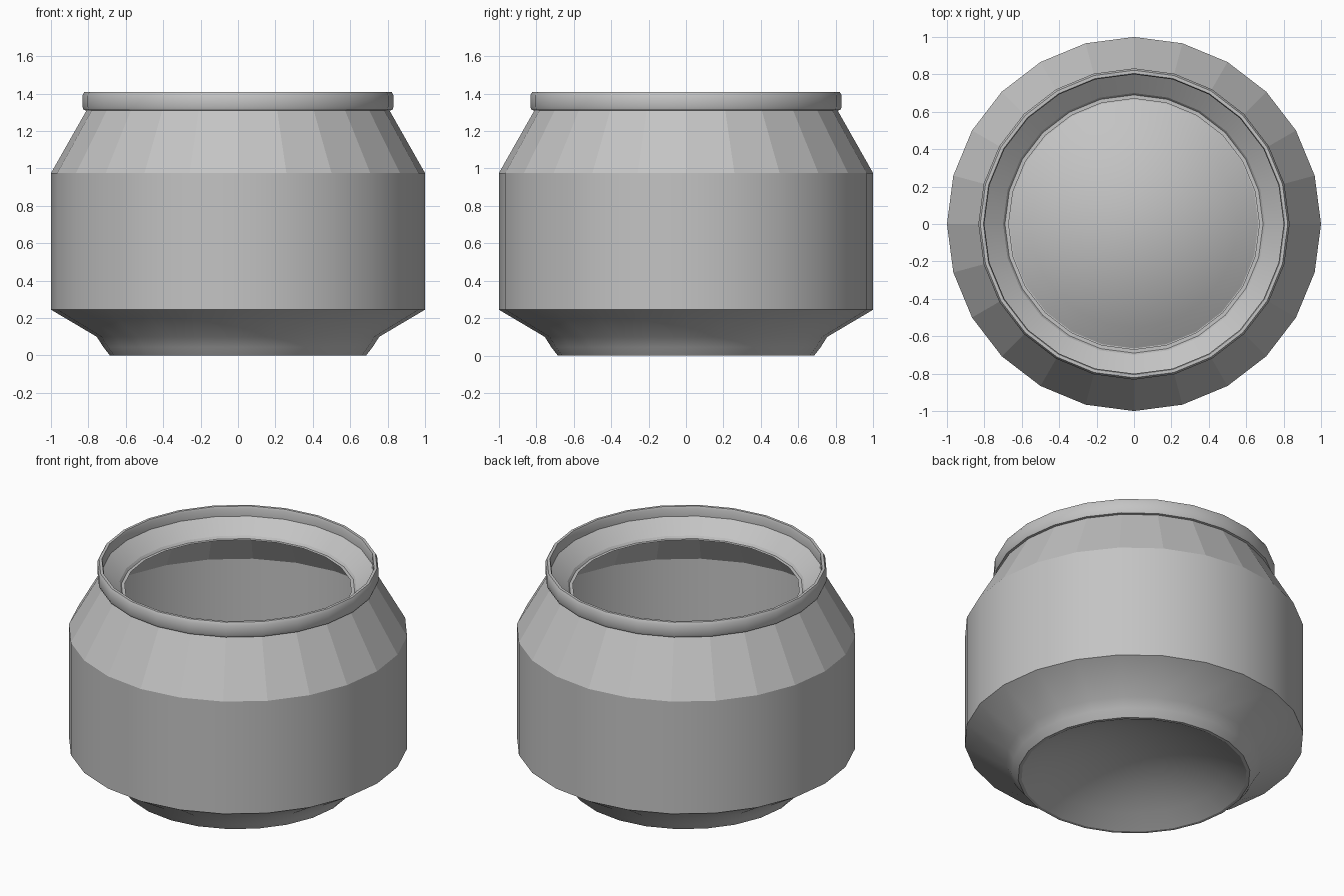
import bpy
import bmesh
from math import cos, sin, tau, radians

SIDES = 24

cube = bpy.data.objects.get("Cube")
if cube:
    bpy.data.objects.remove(cube, do_unlink=True)

metal = bpy.data.materials.new("plain grey metal")
metal.use_nodes = True
grey = (0.55, 0.55, 0.55, 1)
metal.diffuse_color = grey
metal.node_tree.nodes["Principled BSDF"].inputs["Base Color"].default_value = grey


def lathe(name, profile, smooth=True):
    """Spin (radius, height) points around z; a zero radius closes to a point."""
    bm = bmesh.new()
    rings = []
    for r, z in profile:
        if r == 0:
            rings.append([bm.verts.new((0, 0, z))] * SIDES)
        else:
            rings.append([bm.verts.new((r * cos(tau * i / SIDES), r * sin(tau * i / SIDES), z))
                          for i in range(SIDES)])
    for low, high in zip(rings, rings[1:]):
        for i in range(SIDES):
            j = (i + 1) % SIDES
            corners = list(dict.fromkeys((low[i], low[j], high[j], high[i])))
            bm.faces.new(corners)
    mesh = bpy.data.meshes.new(name)
    bm.to_mesh(mesh)
    bm.free()
    mesh.materials.append(metal)
    obj = bpy.data.objects.new(name, mesh)
    bpy.context.collection.objects.link(obj)
    if smooth:
        bpy.ops.object.select_all(action="DESELECT")
        obj.select_set(True)
        bpy.context.view_layer.objects.active = obj
        bpy.ops.object.shade_smooth_by_angle(angle=radians(30))
    return obj


# Concave bottom, bulging up into the vessel
DOME_RADIUS, DOME_HEIGHT, STEPS = 0.665, 0.2, 6
dome = [(DOME_RADIUS * k / STEPS, DOME_HEIGHT * (1 - (k / STEPS) ** 2))
        for k in range(STEPS + 1)]
lathe("bottom_dome", dome)

# Standing ring and flared foot
lathe("foot", [(DOME_RADIUS, 0), (0.685, 0), (0.72, 0.045), (0.755, 0.1), (1, 0.245)])

# Straight side wall
lathe("side_wall", [(1, 0.245), (1, 0.975)])

# Faceted shoulder
lathe("shoulder", [(1, 0.975), (0.81, 1.31)], smooth=False)

# Rolled rim, sloped collar and the lip of the opening
lathe("rim", [(0.81, 1.31), (0.825, 1.312), (0.832, 1.33), (0.832, 1.39), (0.822, 1.408),
              (0.805, 1.408), (0.8, 1.395), (0.8, 1.345)])
lathe("collar", [(0.8, 1.345), (0.7, 1.265)])
lathe("opening_lip", [(0.7, 1.265), (0.69, 1.25), (0.67, 1.25)])
